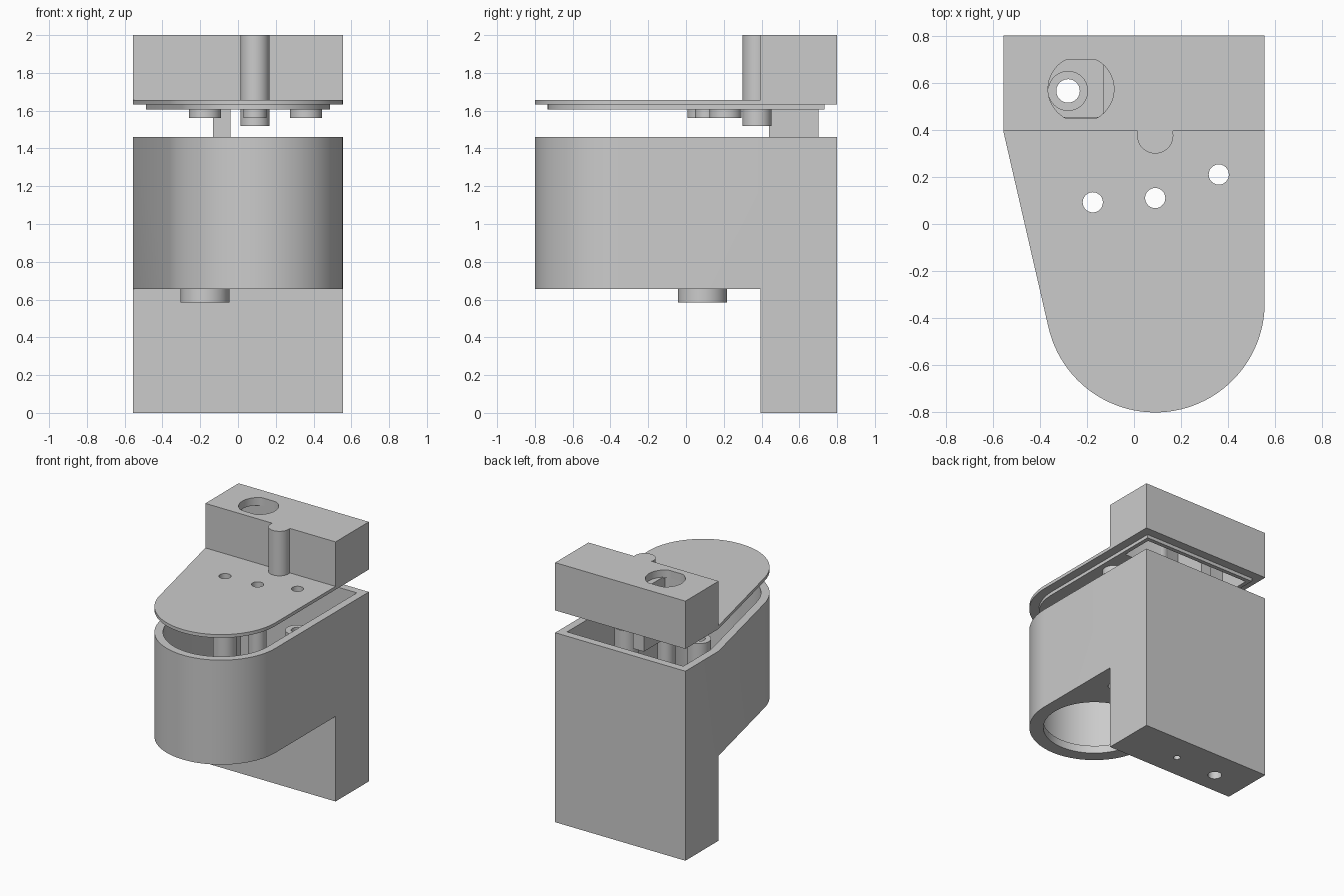
import bpy, bmesh
from math import sin, cos, pi, atan2, acos, hypot

cube = bpy.data.objects.get("Cube")
if cube:
    bpy.data.objects.remove(cube, do_unlink=True)

grey = bpy.data.materials.new("light grey")
grey.use_nodes = True
grey.diffuse_color = (0.6, 0.6, 0.6, 1)
grey.node_tree.nodes["Principled BSDF"].inputs["Base Color"].default_value = (0.6, 0.6, 0.6, 1)

# Main dimensions
HALF_W, BACK, SHOULDER = 0.555, 0.8, 0.395
NOSE_X, NOSE_Y, NOSE_R = 0.09, -0.335, 0.465
WALL = 0.06
RIM, BELLY, TOP = 1.46, 0.655, 2.0


def prism(name, points, z0, z1):
    """Extrude a flat outline from z0 to z1."""
    bm = bmesh.new()
    face = bm.faces.new([bm.verts.new((x, y, z0)) for x, y in points])
    up = bmesh.ops.extrude_face_region(bm, geom=[face])["geom"]
    bmesh.ops.translate(bm, vec=(0, 0, z1 - z0),
                        verts=[v for v in up if isinstance(v, bmesh.types.BMVert)])
    bmesh.ops.recalc_face_normals(bm, faces=bm.faces)
    mesh = bpy.data.meshes.new(name)
    bm.to_mesh(mesh)
    bm.free()
    mesh.materials.append(grey)
    obj = bpy.data.objects.new(name, mesh)
    bpy.context.collection.objects.link(obj)
    return obj


def circle(x, y, r, n=40):
    return [(x + r * cos(2 * pi * i / n), y + r * sin(2 * pi * i / n)) for i in range(n)]


def rect(x0, x1, y0, y1):
    return [(x0, y0), (x1, y0), (x1, y1), (x0, y1)]


def outline(inset=0.0, steps=48):
    """Rounded-nose plan shape with one slanted side, offset inwards."""
    w, r = HALF_W - inset, NOSE_R - inset
    dx, dy = -HALF_W - NOSE_X, SHOULDER - NOSE_Y
    tangent = atan2(dy, dx) + acos(NOSE_R / hypot(dx, dy))
    corner_y = NOSE_Y + (r - cos(tangent) * (-w - NOSE_X)) / sin(tangent)
    pts = [(w, BACK - inset), (-w, BACK - inset), (-w, corner_y)]
    for i in range(steps + 1):
        a = tangent + (2 * pi - tangent) * i / steps
        pts.append((NOSE_X + r * cos(a), NOSE_Y + r * sin(a)))
    return pts


def combine(obj, other, operation):
    mod = obj.modifiers.new(operation.lower(), "BOOLEAN")
    mod.operation, mod.object, mod.solver = operation, other, "EXACT"
    bpy.ops.object.select_all(action="DESELECT")
    bpy.context.view_layer.objects.active = obj
    obj.select_set(True)
    bpy.ops.object.modifier_apply(modifier=mod.name)
    bpy.data.objects.remove(other, do_unlink=True)


def cut(obj, points, z0, z1):
    combine(obj, prism("cutter", points, z0, z1), "DIFFERENCE")


def add(obj, points, z0, z1):
    combine(obj, prism("addition", points, z0, z1), "UNION")


# Screw positions: x, y, boss radius, housing post top
screws = [(-0.175, 0.092, 0.085, 1.34),
          (0.09, 0.11, 0.062, 1.34),
          (0.36, 0.21, 0.085, 1.34)]

# Housing: hollow body on a hollow rear leg
housing = prism("housing", outline(), 0, RIM)
cut(housing, rect(-1, 1, -1, SHOULDER), -0.1, BELLY)
cut(housing, outline(WALL), BELLY + WALL, RIM + 0.1)
cut(housing, rect(-HALF_W + WALL, HALF_W - WALL, SHOULDER + WALL, BACK - WALL), WALL, BELLY + 0.2)
cut(housing, circle(NOSE_X, NOSE_Y, 0.365, 64), BELLY - 0.1, BELLY + 0.1)

# Posts and the boss under the belly
for x, y, r, top in screws:
    add(housing, circle(x, y, r), BELLY + 0.02, top)
add(housing, circle(-0.175, 0.088, 0.13), 0.585, BELLY + 0.03)
add(housing, circle(-0.28, 0.565, 0.085), 0.03, 0.3)
for x, y, r, top in screws:
    cut(housing, circle(x, y, 0.045, 24), 0.5, RIM + 0.1)

# Leg floor holes
cut(housing, circle(-0.28, 0.565, 0.05, 24), -0.1, 0.4)
cut(housing, circle(0.09, 0.585, 0.025, 24), -0.1, 0.2)

# Lid: plate, locating lip, rear block and front column
lid = prism("lid", outline(), 1.632, 1.657)
add(lid, outline(0.068), 1.606, 1.64)
add(lid, rect(-HALF_W, HALF_W, SHOULDER, BACK), 1.645, TOP)
cut(lid, rect(-0.455, 0.455, 0.445, 0.7), 1.5, 1.94)
add(lid, circle(0.09, 0.376, 0.077), 1.52, TOP)
for x, y, r, top in screws:
    add(lid, circle(x, y, r), 1.56, 1.62)
for x, y, r, top in screws:
    cut(lid, circle(x, y, 0.043, 24), 1.5, 1.8)

# Flat-sided cable opening in the block, with a divider below it
opening = [(x, min(0.699, max(0.447, y))) for x, y in circle(-0.225, 0.573, 0.14, 48)]
cut(lid, opening, 1.9, TOP + 0.1)
divider = prism("lid_divider", rect(-0.132, -0.04, 0.44, 0.702), RIM, 1.945)

# Smooth curved walls, crisp edges
bpy.ops.object.select_all(action="DESELECT")
for obj in (housing, lid):
    obj.select_set(True)
bpy.context.view_layer.objects.active = housing
bpy.ops.object.shade_smooth_by_angle(angle=pi / 6)
